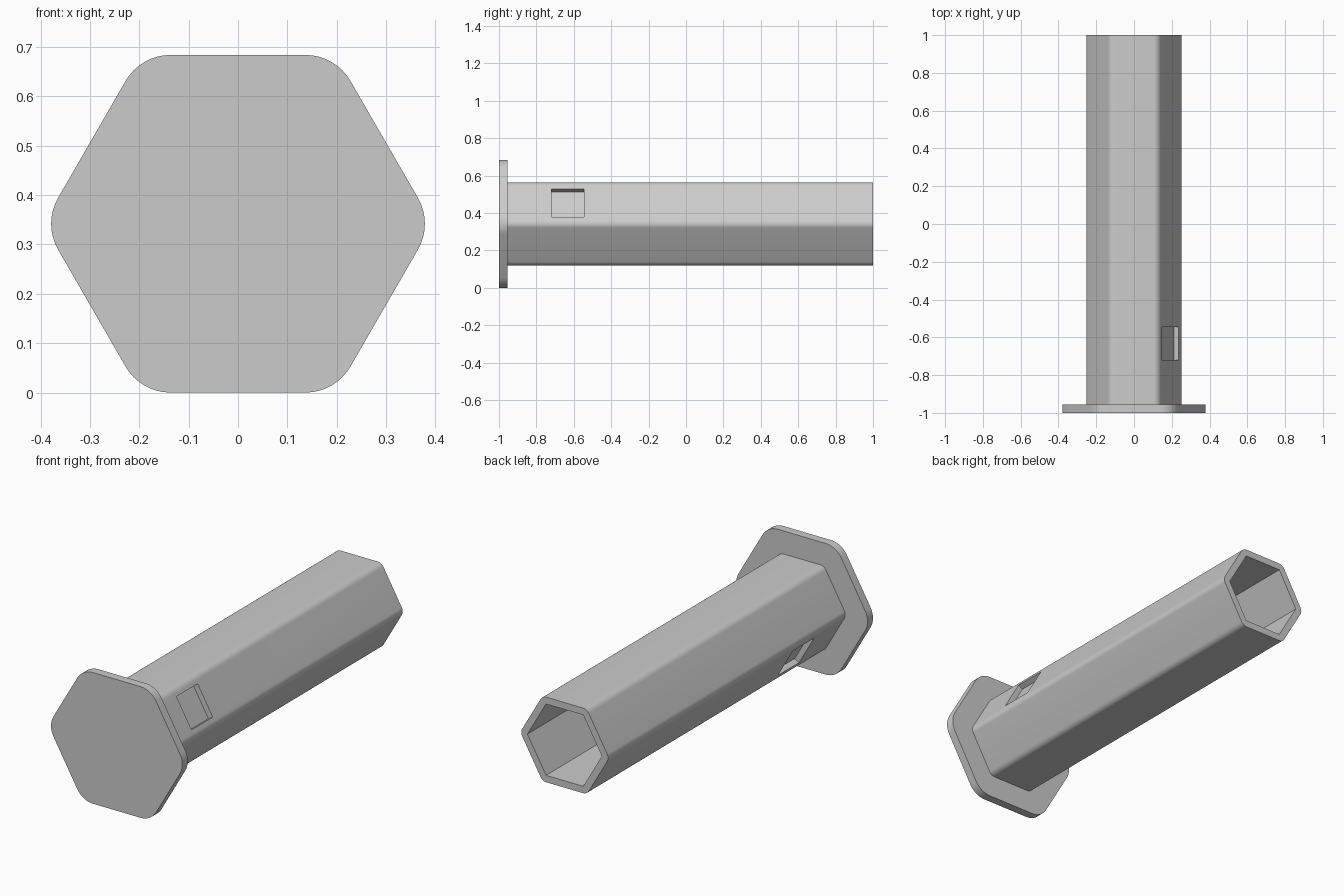
import bpy
import bmesh
from math import radians, sin, cos
from mathutils import Matrix, Vector

cube = bpy.data.objects.get("Cube")
if cube:
    bpy.data.objects.remove(cube, do_unlink=True)

MID_Z = 0.342      # height of the long axis
TUBE_APOTHEM = 0.222

grey = bpy.data.materials.new("light grey")
grey.use_nodes = True
colour = (0.6, 0.6, 0.6, 1)
grey.diffuse_color = colour
grey.node_tree.nodes["Principled BSDF"].inputs["Base Color"].default_value = colour


def add_object(name, bm):
    bmesh.ops.recalc_face_normals(bm, faces=bm.faces)
    mesh = bpy.data.meshes.new(name)
    bm.to_mesh(mesh)
    bm.free()
    mesh.materials.append(grey)
    obj = bpy.data.objects.new(name, mesh)
    bpy.context.collection.objects.link(obj)
    return obj


def hex_prism(name, apothem, radius, y0, y1, steps=8):
    """Hexagonal bar along y, flat on top, with rounded corners."""
    bm = bmesh.new()
    ring = []
    for corner in range(6):
        a = radians(60 * corner)
        reach = (apothem - radius) / cos(radians(30))
        count = steps if radius else 0
        for i in range(count + 1):
            b = a + (radians(-30 + 60 * i / count) if count else 0)
            x = reach * cos(a) + radius * cos(b)
            z = reach * sin(a) + radius * sin(b)
            ring.append(bm.verts.new((x, y0, MID_Z + z)))
    face = bm.faces.new(ring)
    ends = bmesh.ops.extrude_face_region(bm, geom=[face])["geom"]
    moved = [v for v in ends if isinstance(v, bmesh.types.BMVert)]
    bmesh.ops.translate(bm, verts=moved, vec=(0, y1 - y0, 0))
    return add_object(name, bm)


def pocket_cutter(name, angle, depth=0.029, side=0.174):
    """Box sunk into the tube face whose normal points at the given angle."""
    bm = bmesh.new()
    bmesh.ops.create_cube(bm, size=1)
    height = 0.1
    place = (Matrix.Translation((0, -0.632, MID_Z))
             @ Matrix.Rotation(radians(-angle), 4, "Y")
             @ Matrix.Translation((TUBE_APOTHEM - depth + height / 2, 0, 0))
             @ Matrix.Diagonal(Vector((height, side, side, 1))))
    bmesh.ops.transform(bm, matrix=place, verts=bm.verts)
    return add_object(name, bm)


def cut(target, cutter):
    mod = target.modifiers.new("cut", "BOOLEAN")
    mod.operation = "DIFFERENCE"
    mod.solver = "EXACT"
    mod.object = cutter
    bpy.context.view_layer.objects.active = target
    bpy.ops.object.modifier_apply(modifier=mod.name)
    bpy.data.objects.remove(cutter, do_unlink=True)


# End flange and hollow tube
flange = hex_prism("end_flange", 0.342, 0.105, -1, -0.955)
tube = hex_prism("tube", TUBE_APOTHEM, 0.04, -0.955, 1)
cut(tube, hex_prism("bore_cutter", 0.186, 0, -0.95, 1.1))

# Shallow square pockets on two opposite faces
for angle in (30, 210):
    cut(tube, pocket_cutter("pocket_cutter", angle))

# Smooth the rounded corners, keep the rims sharp
for obj in (flange, tube):
    bpy.ops.object.select_all(action="DESELECT")
    obj.select_set(True)
    bpy.context.view_layer.objects.active = obj
    bpy.ops.object.shade_smooth_by_angle(angle=radians(30))
